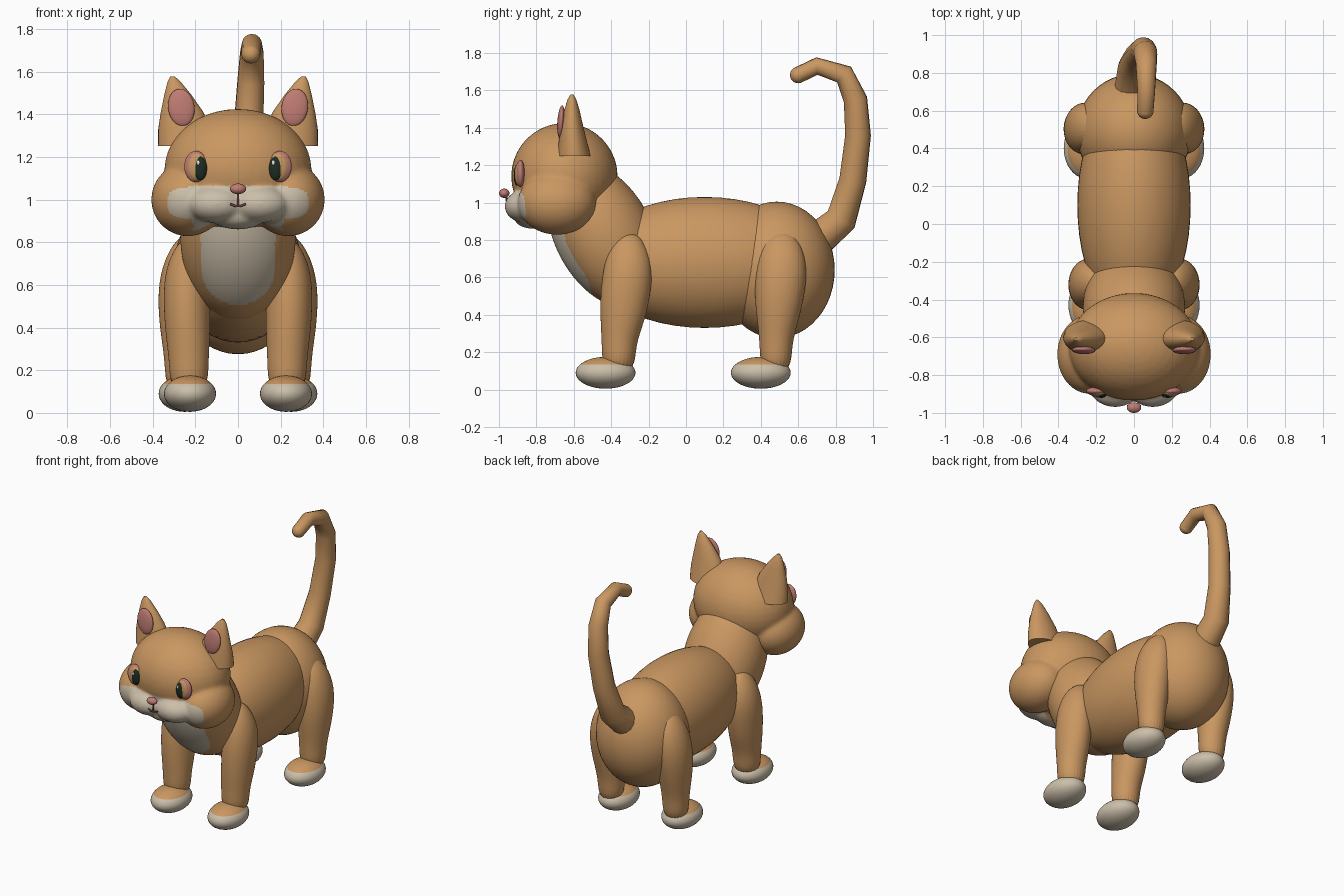
import bpy, bmesh, math
from mathutils import Matrix, Vector

cube = bpy.data.objects.get("Cube")
if cube:
    bpy.data.objects.remove(cube, do_unlink=True)


def material(name, rgb):
    m = bpy.data.materials.new(name)
    m.use_nodes = True
    m.diffuse_color = (*rgb, 1)
    bsdf = m.node_tree.nodes["Principled BSDF"]
    bsdf.inputs["Base Color"].default_value = (*rgb, 1)
    bsdf.inputs["Roughness"].default_value = 0.7
    return m


TAN = material("tan fur", (0.59, 0.31, 0.12))
CREAM = material("cream fur", (0.60, 0.52, 0.40))
PINK = material("pink skin", (0.52, 0.20, 0.17))
DARK = material("dark green eye", (0.012, 0.025, 0.016))
MOUTH = material("mouth line", (0.25, 0.07, 0.07))
WHITE = material("eye shine", (0.8, 0.8, 0.8))


def activate(ob):
    bpy.ops.object.select_all(action='DESELECT')
    ob.select_set(True)
    bpy.context.view_layer.objects.active = ob


def finish(name, bm, *mats):
    bmesh.ops.recalc_face_normals(bm, faces=bm.faces)
    me = bpy.data.meshes.new(name)
    bm.to_mesh(me)
    bm.free()
    for m in mats:
        me.materials.append(m)
    ob = bpy.data.objects.new(name, me)
    bpy.context.collection.objects.link(ob)
    activate(ob)
    bpy.ops.object.shade_smooth_by_angle(angle=math.radians(50))
    return ob


def add_ball(bm, centre, radii, tilt=0, spin=0, segs=40):
    mat = (Matrix.Translation(centre) @ Matrix.Rotation(math.radians(spin), 4, 'Y')
           @ Matrix.Rotation(math.radians(tilt), 4, 'X') @ Matrix.Diagonal((*radii, 1)))
    bmesh.ops.create_uvsphere(bm, u_segments=segs, v_segments=segs // 2, radius=1, matrix=mat)


def ball(name, centre, radii, mat, **kw):
    bm = bmesh.new()
    add_ball(bm, centre, radii, **kw)
    return finish(name, bm, mat)


def loft(name, rings, mat, segs=24, subdiv=0):
    """Stack of ellipses given as (z, x, y, x radius, y radius)."""
    bm = bmesh.new()
    rows = []
    for z, x, y, rx, ry in rings:
        angles = [2 * math.pi * i / segs for i in range(segs)]
        rows.append([bm.verts.new((x + rx * math.cos(a), y + ry * math.sin(a), z)) for a in angles])
    for a, b in zip(rows, rows[1:]):
        for i in range(segs):
            j = (i + 1) % segs
            bm.faces.new((a[i], a[j], b[j], b[i]))
    bm.faces.new(rows[0])
    bm.faces.new(rows[-1])
    ob = finish(name, bm, mat)
    if subdiv:
        ob.modifiers.new("round", 'SUBSURF').levels = subdiv
        ob.modifiers["round"].render_levels = subdiv
    return ob


def paint(ob, rule):
    for p in ob.data.polygons:
        p.material_index = int(rule(p.center, p.normal))


def tube(name, points, mat, depth, cyclic=False):
    """Round tube through points given as (x, y, z, radius)."""
    cu = bpy.data.curves.new(name, 'CURVE')
    cu.dimensions = '3D'
    cu.bevel_depth = depth
    cu.bevel_resolution = 5
    cu.use_fill_caps = True
    sp = cu.splines.new('POLY')
    sp.points.add(len(points) - 1)
    for pt, (x, y, z, r) in zip(sp.points, points):
        pt.co = (x, y, z, 1)
        pt.radius = r
    sp.use_smooth = True
    cu.materials.append(mat)
    ob = bpy.data.objects.new(name, cu)
    bpy.context.collection.objects.link(ob)
    return ob


# Trunk
ball("belly", (0, 0.10, 0.68), (0.30, 0.62, 0.35), TAN, segs=48)
ball("rump", (0, 0.485, 0.64), (0.305, 0.31, 0.365), TAN, segs=48)

# Chest with a cream bib
bm = bmesh.new()
add_ball(bm, (0, -0.44, 0.828), (0.27, 0.26, 0.42), tilt=28, segs=144)
chest = finish("chest", bm, TAN, CREAM)
paint(chest, lambda c, n: n.y < 0 and c.y < -0.45 and
      (c.x / 0.175) ** 2 + (max(0, 0.69 - c.z) / 0.185) ** 2 < 1)

# Head: skull, cheeks, muzzle and chin fused into one smooth skin
bm = bmesh.new()
add_ball(bm, (0, -0.65, 1.14), (0.345, 0.285, 0.285))
add_ball(bm, (0, -0.82, 0.92), (0.13, 0.10, 0.06))
for s in (-1, 1):
    add_ball(bm, (s * 0.235, -0.69, 1.0), (0.172, 0.21, 0.172))
    add_ball(bm, (s * 0.10, -0.855, 0.98), (0.14, 0.115, 0.09))
head = finish("head", bm, TAN, CREAM)
mod = head.modifiers.new("fuse", 'REMESH')
mod.mode = 'VOXEL'
mod.voxel_size = 0.01
mod.use_smooth_shade = True
mod = head.modifiers.new("soften", 'SMOOTH')
mod.factor = 0.5
mod.iterations = 14
activate(head)
for m in ("fuse", "soften"):
    bpy.ops.object.modifier_apply(modifier=m)


def muzzle_rule(c, n):
    cheek = (c.x / 0.33) ** 4 + ((c.z - 0.985) / 0.08) ** 4 < 1
    lips = abs(c.x) < 0.21 and c.z < 1.065 and c.y < -0.79
    return c.y < -0.7 and n.y < 0.3 and (cheek or lips)


paint(head, muzzle_rule)

# Nose and mouth
ball("nose", (0, -0.972, 1.05), (0.038, 0.028, 0.025), PINK, segs=24)
tube("mouth_crease", [(0, -0.96, 1.03, 1), (0, -0.957, 0.975, 1)], MOUTH, 0.005)
tube("mouth_smile", [(x * 0.012, -0.962, 0.969 + 0.0012 * x * x, 1) for x in range(-3, 4)],
     MOUTH, 0.005)

for s, side in ((1, "left"), (-1, "right")):
    # Ear
    loft(side + "_ear", [(1.25, s * 0.245, -0.60, 0.13, 0.09),
                         (1.33, s * 0.252, -0.605, 0.122, 0.075),
                         (1.41, s * 0.262, -0.61, 0.10, 0.06),
                         (1.49, s * 0.282, -0.61, 0.064, 0.042),
                         (1.55, s * 0.299, -0.61, 0.032, 0.024),
                         (1.578, s * 0.307, -0.61, 0.01, 0.008)], TAN, segs=32)
    ball(side + "_inner_ear", (s * 0.266, -0.668, 1.432), (0.062, 0.02, 0.088), PINK,
         tilt=-4, spin=s * 8, segs=32)

    # Eye: pink rim, lid, pupil and shine
    ball(side + "_eye_rim", (s * 0.197, -0.885, 1.155), (0.055, 0.024, 0.073), PINK, segs=32)
    ball(side + "_eyelid", (s * 0.191, -0.892, 1.153), (0.048, 0.023, 0.066), TAN, segs=32)
    ball(side + "_pupil", (s * 0.176, -0.903, 1.146), (0.031, 0.018, 0.056), DARK, segs=32)
    ball(side + "_eye_shine", (s * 0.176 - 0.01, -0.916, 1.172), (0.008, 0.006, 0.012), WHITE, segs=16)

    # Front leg
    loft(side + "_front_leg", [(0.09, s * 0.23, -0.36, 0.09, 0.09),
                               (0.24, s * 0.23, -0.36, 0.092, 0.09),
                               (0.36, s * 0.235, -0.34, 0.105, 0.118),
                               (0.50, s * 0.24, -0.325, 0.11, 0.135),
                               (0.64, s * 0.24, -0.31, 0.108, 0.135),
                               (0.76, s * 0.225, -0.31, 0.085, 0.105),
                               (0.84, s * 0.20, -0.31, 0.04, 0.05)], TAN, subdiv=2)
    # Hind leg
    loft(side + "_hind_leg", [(0.09, s * 0.255, 0.48, 0.085, 0.085),
                              (0.24, s * 0.255, 0.48, 0.088, 0.085),
                              (0.36, s * 0.26, 0.49, 0.102, 0.11),
                              (0.50, s * 0.265, 0.50, 0.112, 0.135),
                              (0.64, s * 0.26, 0.51, 0.11, 0.14),
                              (0.77, s * 0.24, 0.51, 0.085, 0.115),
                              (0.85, s * 0.21, 0.51, 0.04, 0.05)], TAN, subdiv=2)

    # Paws: cream below, fur on top
    for part, x, y in (("front", 0.225, -0.43), ("hind", 0.25, 0.40)):
        bm = bmesh.new()
        add_ball(bm, (s * x, y, 0.09), (0.122, 0.16, 0.085))
        bmesh.ops.bisect_plane(bm, geom=bm.verts[:] + bm.edges[:] + bm.faces[:],
                               plane_co=(0, 0, 0.135), plane_no=(0, 0, 1))
        paw = finish(f"{side}_{part}_paw", bm, CREAM, TAN)
        paint(paw, lambda c, n: c.z > 0.135)

# Tail with a rounded tip
tail_path = [(-0.01, 0.70, 0.80, 0.095), (0.0, 0.83, 0.91, 0.085), (0.025, 0.892, 1.12, 0.073),
             (0.05, 0.92, 1.36, 0.069), (0.06, 0.906, 1.55, 0.064), (0.065, 0.845, 1.685, 0.056),
             (0.065, 0.70, 1.73, 0.047), (0.06, 0.60, 1.682, 0.044)]
tube("tail", tail_path, TAN, 1.0)
ball("tail_tip", tail_path[-1][:3], (0.044, 0.044, 0.044), TAN, segs=24)
